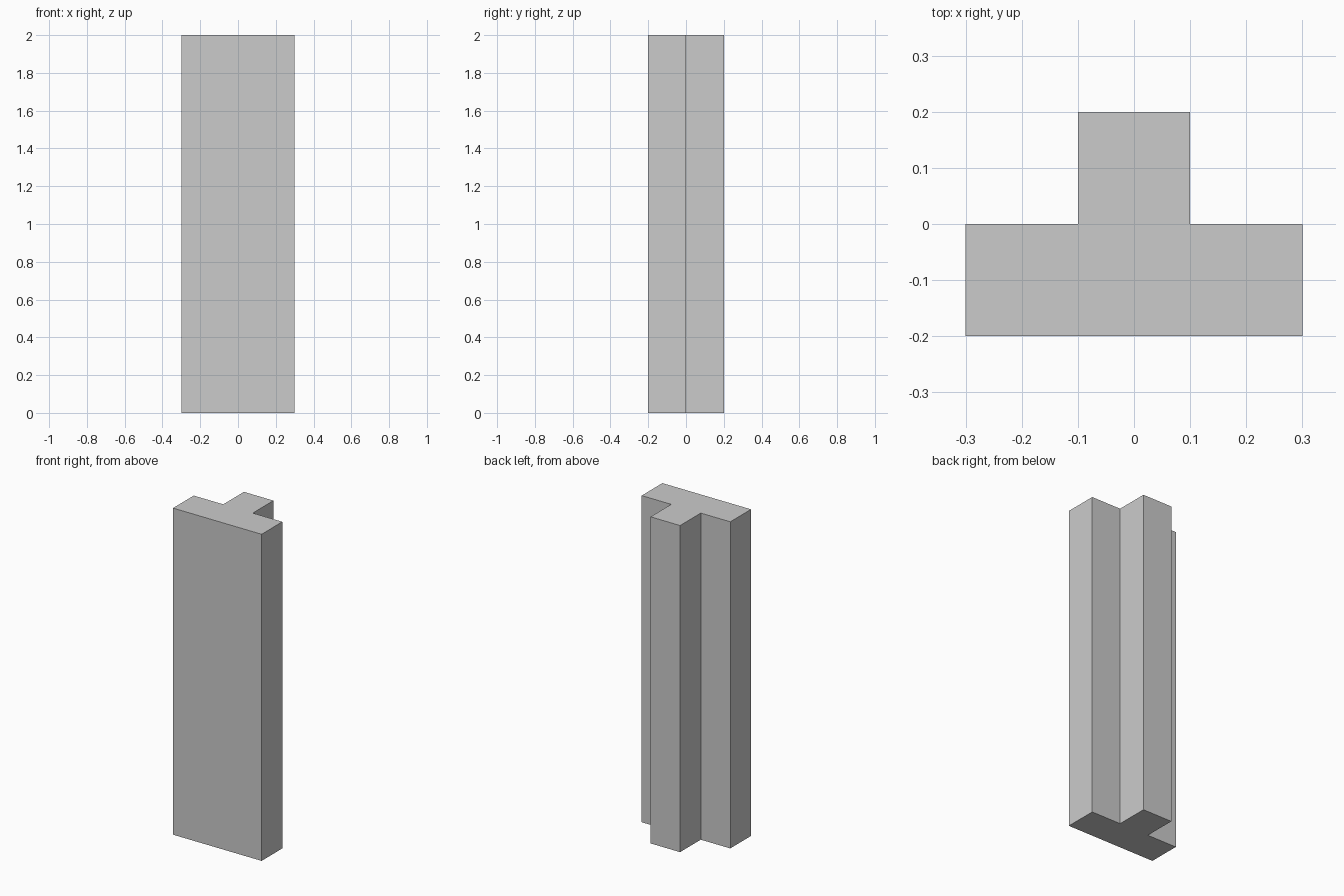
import bpy
import bmesh

if "Cube" in bpy.data.objects:
    bpy.data.objects.remove(bpy.data.objects["Cube"])

HEIGHT = 2.0

# T-shaped cross-section, counter-clockwise: wide flange at the front, stem at the back
half = [(0.3, -0.2), (0.3, 0.0), (0.1, 0.0), (0.1, 0.2)]
profile = half + [(-x, y) for x, y in reversed(half)]

# Extrude the section upwards into a solid column
bm = bmesh.new()
base = bm.faces.new([bm.verts.new((x, y, 0.0)) for x, y in profile])
extruded = bmesh.ops.extrude_face_region(bm, geom=[base], use_keep_orig=True)
top = [v for v in extruded["geom"] if isinstance(v, bmesh.types.BMVert)]
bmesh.ops.translate(bm, verts=top, vec=(0.0, 0.0, HEIGHT))
bmesh.ops.recalc_face_normals(bm, faces=bm.faces)

mesh = bpy.data.meshes.new("t_column")
bm.to_mesh(mesh)
bm.free()
column = bpy.data.objects.new("t_column", mesh)
bpy.context.collection.objects.link(column)
